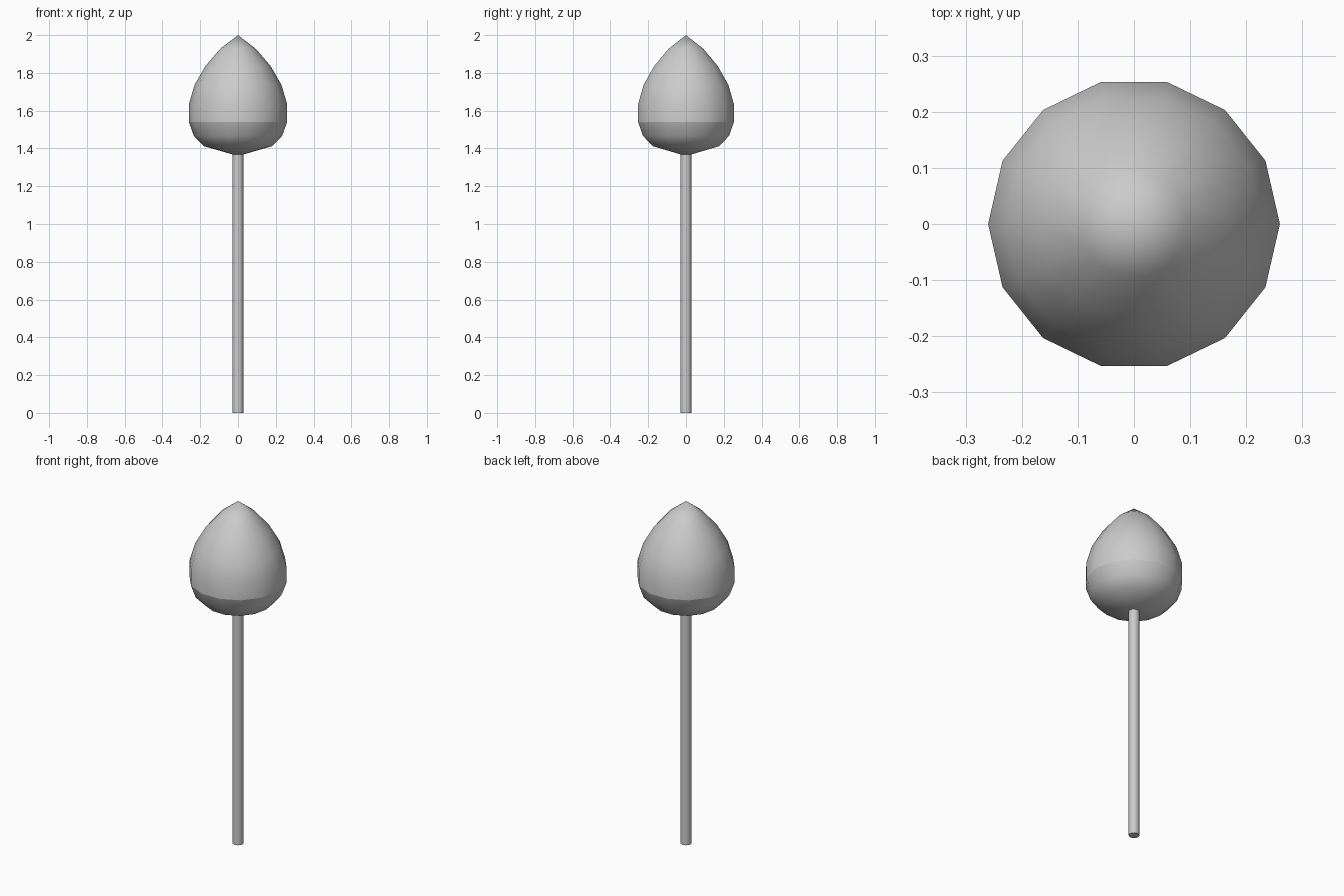
import bpy, bmesh, math

if "Cube" in bpy.data.objects:
    bpy.data.objects.remove(bpy.data.objects["Cube"])

def lathe(name, profile, sides, sharp_z=None):
    """Spin an (r, z) profile around z; radius 0 makes a single pole vertex."""
    bm = bmesh.new()
    rings = []
    for r, z in profile:
        if r == 0:
            rings.append([bm.verts.new((0, 0, z))] * sides)
        else:
            rings.append([bm.verts.new((r * math.cos(2 * math.pi * i / sides),
                                        r * math.sin(2 * math.pi * i / sides), z))
                          for i in range(sides)])
    for a, b in zip(rings, rings[1:]):
        for i in range(sides):
            j = (i + 1) % sides
            corners = list(dict.fromkeys([a[i], a[j], b[j], b[i]]))
            bm.faces.new(corners).smooth = True
    if sharp_z is not None:
        for e in bm.edges:
            if all(abs(v.co.z - sharp_z) < 1e-4 for v in e.verts):
                e.smooth = False
    bmesh.ops.recalc_face_normals(bm, faces=bm.faces)
    mesh = bpy.data.meshes.new(name)
    bm.to_mesh(mesh)
    bm.free()
    obj = bpy.data.objects.new(name, mesh)
    bpy.context.collection.objects.link(obj)
    return obj

# Bud-shaped crown with a crease where the lower cup begins
lathe("tree_crown", [(0, 1.36), (0.18, 1.412), (0.234, 1.467), (0.26, 1.54),
                     (0.26, 1.635), (0.23, 1.737), (0.172, 1.837),
                     (0.095, 1.927), (0, 2.0)], 14, sharp_z=1.54)

# Slim straight trunk
bpy.ops.mesh.primitive_cylinder_add(vertices=12, radius=0.029, depth=1.37,
                                    location=(0, 0, 0.685))
bpy.context.object.name = "tree_trunk"
bpy.ops.object.shade_smooth_by_angle(angle=math.radians(40))
